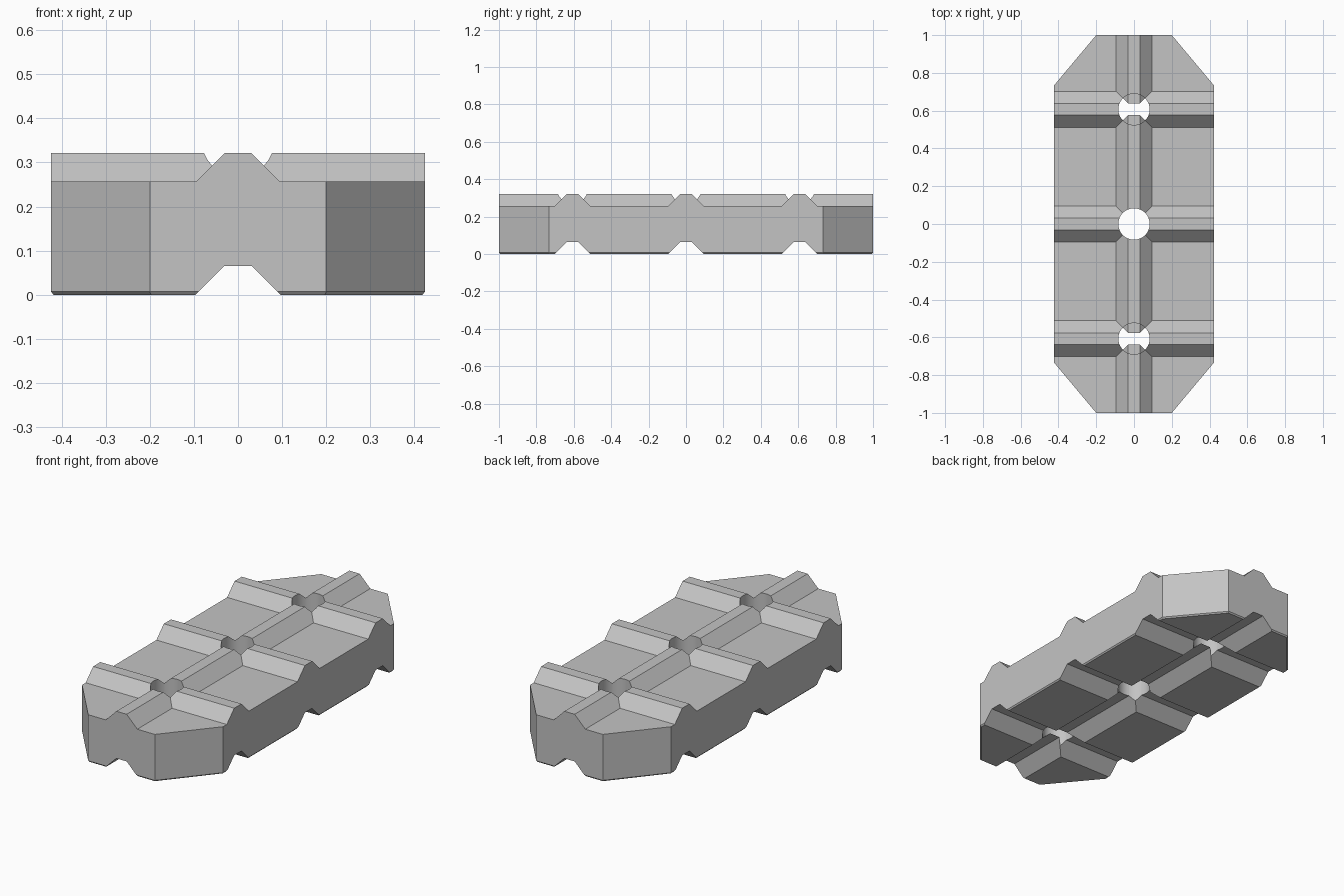
import bpy
import bmesh
from math import cos, sin, tau, radians

cube = bpy.data.objects.get("Cube")
if cube:
    bpy.data.objects.remove(cube, do_unlink=True)

HALF_W, HALF_L = 0.424, 1.0
DECK, TOP = 0.257, 0.321
CROSSINGS = (-0.607, 0, 0.607)
FLAT, RISE = 0.031, 0.064          # rib crown half width and height
HOLE_RADIUS = 0.083

grey = bpy.data.materials.new("light grey")
grey.use_nodes = True
grey.diffuse_color = (0.55, 0.55, 0.55, 1)
grey.node_tree.nodes["Principled BSDF"].inputs["Base Color"].default_value = grey.diffuse_color


def loft(name, rings):
    """Closed solid through a stack of matching rings."""
    bm = bmesh.new()
    loops = [[bm.verts.new(p) for p in ring] for ring in rings]
    n = len(loops[0])
    for a, b in zip(loops, loops[1:]):
        for i in range(n):
            j = (i + 1) % n
            bm.faces.new((a[i], a[j], b[j], b[i]))
    bm.faces.new(loops[0])
    bm.faces.new(loops[-1])
    bmesh.ops.recalc_face_normals(bm, faces=bm.faces)
    mesh = bpy.data.meshes.new(name)
    bm.to_mesh(mesh)
    bm.free()
    mesh.materials.append(grey)
    obj = bpy.data.objects.new(name, mesh)
    bpy.context.collection.objects.link(obj)
    return obj


def combine(target, tool, operation):
    """Apply a boolean and discard the tool."""
    tool.hide_render = True
    mod = target.modifiers.new(operation.lower(), 'BOOLEAN')
    mod.operation, mod.solver, mod.object = operation, 'EXACT', tool
    bpy.context.view_layer.objects.active = target
    bpy.ops.object.modifier_apply(modifier=mod.name)
    bpy.data.objects.remove(tool, do_unlink=True)


def rib(name, crown, along_y, offset=0):
    """Overlong trapezoid bar whose 45 degree flanks run below its foot."""
    depth = RISE + 0.05
    foot = FLAT + depth
    profile = [(-foot, crown - depth), (foot, crown - depth), (FLAT, crown), (-FLAT, crown)]
    if along_y:
        return loft(name, [[(u, y, z) for u, z in profile] for y in (-1.2, 1.2)])
    return loft(name, [[(x, u + offset, z) for u, z in profile] for x in (-0.6, 0.6)])


def ribs(name, crown):
    yield rib(name, crown, True)
    for y in CROSSINGS:
        yield rib(name, crown, False, y)


# Oversized deck with raised ribs
block = loft("interlocking_block", [
    [(-0.6, -1.2, z), (0.6, -1.2, z), (0.6, 1.2, z), (-0.6, 1.2, z)] for z in (-0.1, DECK)])
for bar in ribs("top_rib", TOP):
    combine(block, bar, 'UNION')

# Trim to the eight-sided outline with a small lower chamfer
corners = [(0.2, HALF_L), (HALF_W, 0.733)]
quarter = corners + [(x, -y) for x, y in reversed(corners)]
outline = quarter + [(-x, -y) for x, y in quarter]
levels = [(0, 0.006), (0.007, 0), (0.5, 0)]
combine(block, loft("outline_trim", [
    [(x * (1 - c / HALF_W), y * (1 - c / HALF_L), z) for x, y in outline]
    for z, c in levels]), 'INTERSECT')

# Round through holes where the ribs cross
SEGMENTS = 48
for yc in CROSSINGS:
    ring = [(HOLE_RADIUS * cos(tau * i / SEGMENTS), yc + HOLE_RADIUS * sin(tau * i / SEGMENTS))
            for i in range(SEGMENTS)]
    combine(block, loft("hole_cutter", [[(x, y, z) for x, y in ring] for z in (-0.2, 0.6)]),
            'DIFFERENCE')

# Matching grooves underneath
for bar in ribs("groove_cutter", RISE + 0.001):
    combine(block, bar, 'DIFFERENCE')

# Single material, smooth hole walls with crisp edges elsewhere
block.data.materials.clear()
block.data.materials.append(grey)
for face in block.data.polygons:
    face.material_index = 0
bpy.ops.object.select_all(action='DESELECT')
block.select_set(True)
bpy.context.view_layer.objects.active = block
bpy.ops.object.shade_smooth_by_angle(angle=radians(20))
